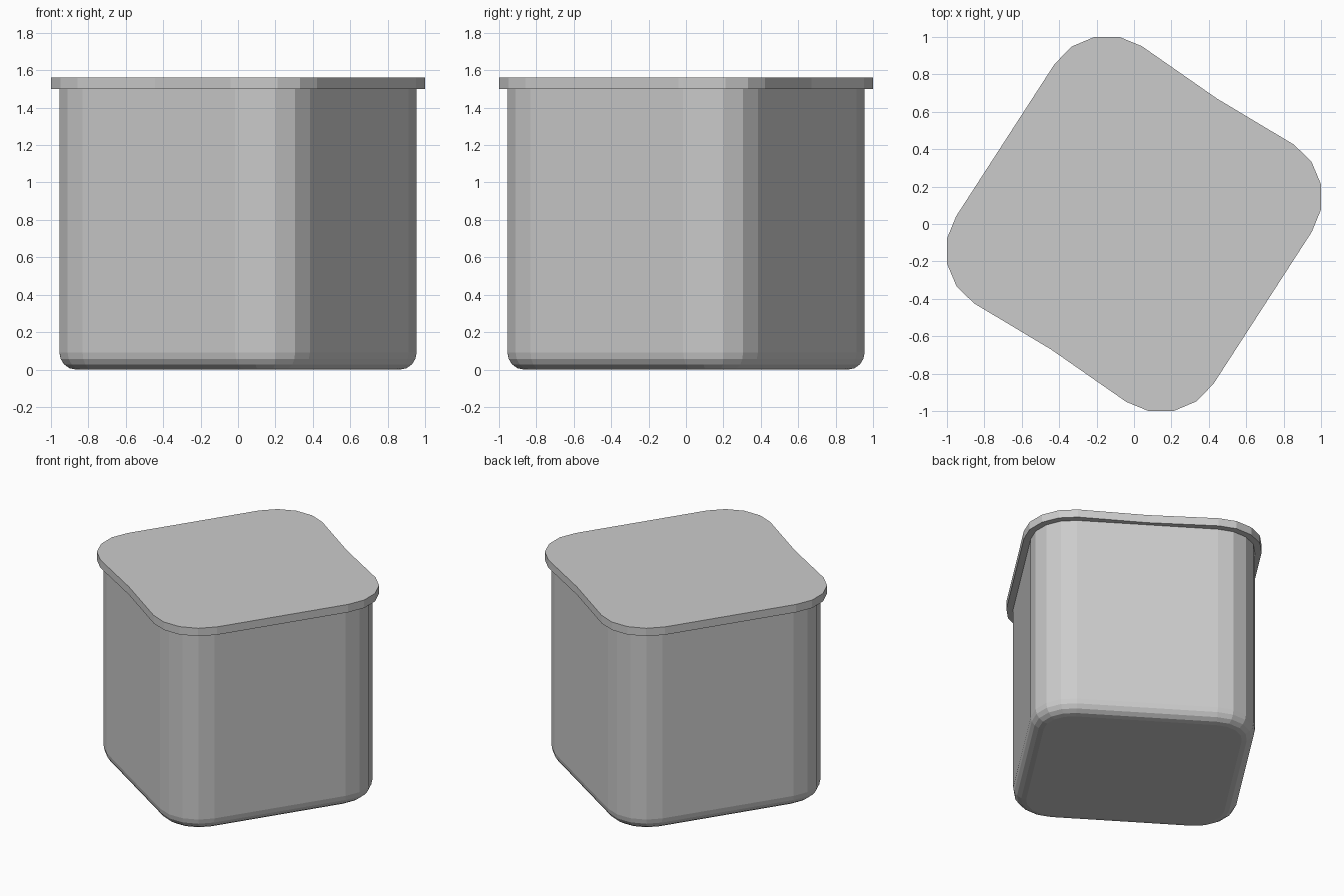
import bpy, bmesh
from math import sin, cos, radians, pi
from mathutils import Vector

if "Cube" in bpy.data.objects:
    bpy.data.objects.remove(bpy.data.objects["Cube"])

TURN = radians(-33.5)      # the square is turned about z
CENTRE = (0.672, 0.144)    # centre of one corner arc, others by quarter turns
STEPS = 4                  # flat facets per rounded corner


def outline(radius, z, dent=0.0):
    """Turned rounded square; two opposite sides may be pinched at the middle."""
    pts = []
    for k in range(4):
        q = k * pi / 2
        cx = CENTRE[0] * cos(q) - CENTRE[1] * sin(q)
        cy = CENTRE[0] * sin(q) + CENTRE[1] * cos(q)
        for i in range(STEPS + 1):
            a = TURN + q + i * pi / 2 / STEPS
            pts.append(Vector((cx + radius * cos(a), cy + radius * sin(a), z)))
        if dent and k % 2 == 0:
            n = TURN + q + pi / 2
            side = Vector((-sin(n), cos(n), 0))
            mid = pts[-1] - side * pts[-1].dot(side)
            pts.append(mid - dent * Vector((cos(n), sin(n), 0)))
    return pts


def loft(name, rings):
    """Skin a stack of outlines and cap both ends."""
    bm = bmesh.new()
    loops = [[bm.verts.new(p) for p in ring] for ring in rings]
    for lo, hi in zip(loops, loops[1:]):
        for i in range(len(lo)):
            j = (i + 1) % len(lo)
            bm.faces.new((lo[i], lo[j], hi[j], hi[i]))
    bm.faces.new(loops[0][::-1])
    bm.faces.new(loops[-1])
    bmesh.ops.recalc_face_normals(bm, faces=bm.faces)
    mesh = bpy.data.meshes.new(name)
    bm.to_mesh(mesh)
    bm.free()
    obj = bpy.data.objects.new(name, mesh)
    bpy.context.collection.objects.link(obj)
    return obj


# Container body with a rounded bottom edge
R, F = 0.288, 0.09
fillet = [i * pi / 8 for i in range(5)]
rings = [outline(R - F + F * sin(a), F - F * cos(a)) for a in fillet]
loft("container_body", rings + [outline(R, 1.5)])

# Overhanging lid, pinched on two opposite sides
LID_R = 0.335
loft("lid", [outline(LID_R, z, dent=0.022) for z in (1.5, 1.56)])
